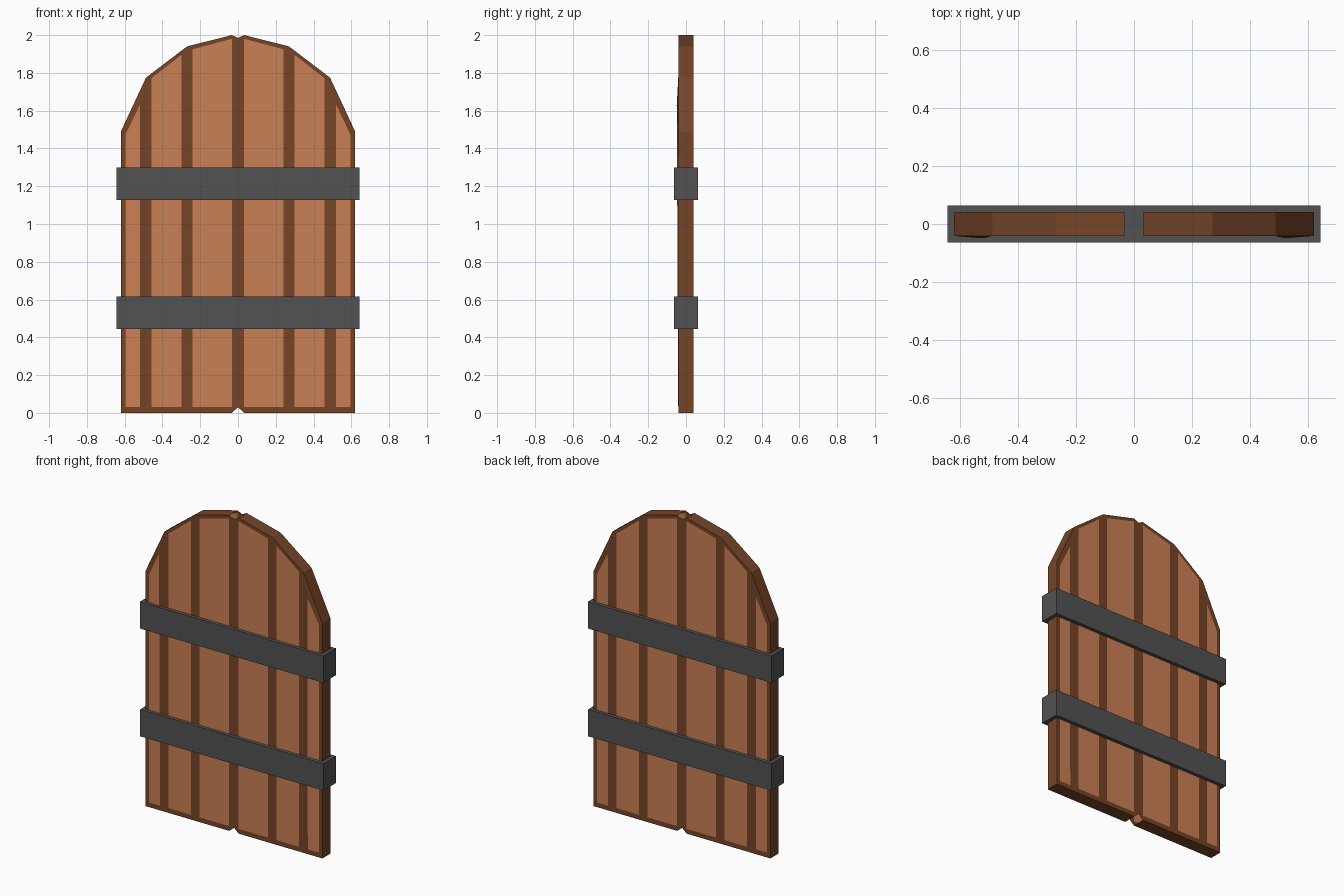
import bpy, bmesh

if "Cube" in bpy.data.objects:
    bpy.data.objects.remove(bpy.data.objects["Cube"])


def material(name, rgb):
    m = bpy.data.materials.new(name)
    m.diffuse_color = (*rgb, 1)
    m.use_nodes = True
    m.node_tree.nodes["Principled BSDF"].inputs["Base Color"].default_value = m.diffuse_color
    return m


light = material("plank_wood", (0.60, 0.215, 0.09))
dark = material("dark_wood", (0.18, 0.058, 0.02))
iron = material("iron", (0.085, 0.085, 0.085))
D = 0.041  # half thickness of the door

# Right half planks as (outline, inset panel) in x, z; paired point by point
planks = [
    ([(0, .03), (.033, 0), (.27, 0), (.27, 1.94), (.033, 2), (0, 1.985)],
     [(.033, .03), (.033, .03), (.24, .03), (.24, 1.925), (.033, 1.98), (.033, 1.98)]),
    ([(.27, 0), (.487, 0), (.487, 1.775), (.27, 1.94)],
     [(.30, .03), (.457, .03), (.457, 1.773), (.30, 1.895)]),
    ([(.487, 0), (.62, 0), (.62, 1.49), (.487, 1.775)],
     [(.518, .03), (.595, .03), (.595, 1.475), (.52, 1.63)]),
]
rim = [(.033, 0), (.27, 0), (.487, 0), (.62, 0), (.62, 1.49),
       (.487, 1.775), (.27, 1.94), (.033, 2)]

bm = bmesh.new()
cache = {}


def vert(p, y):
    key = (p, y)
    if key not in cache:
        cache[key] = bm.verts.new((p[0], y, p[1]))
    return cache[key]


def face(points, mat):
    verts = list(dict.fromkeys(vert(p, y) for p, y in points))
    if len(verts) > 2:
        bm.faces.new(verts).material_index = mat


# Front and back: light panels with dark borders
for y in (-D, D):
    for outer, inner in planks:
        face([(p, y) for p in inner], 0)
        n = len(outer)
        for i in range(n):
            j = (i + 1) % n
            face([(outer[i], y), (outer[j], y), (inner[j], y), (inner[i], y)], 1)

# Edge walls, left open at the centre notch
for a, b in zip(rim, rim[1:]):
    face([(a, -D), (b, -D), (b, D), (a, D)], 1)

# Slightly warped corner of the outer front panel
vert((.52, 1.63), -D).co.y = -0.049
bmesh.ops.recalc_face_normals(bm, faces=bm.faces)

mesh = bpy.data.meshes.new("door_planks")
bm.to_mesh(mesh)
bm.free()
mesh.materials.append(light)
mesh.materials.append(dark)
door = bpy.data.objects.new("door_planks", mesh)
bpy.context.collection.objects.link(door)
mirror = door.modifiers.new("mirror", 'MIRROR')
mirror.use_clip = True

# Iron bands wrapped around the planks
for name, z in (("lower_band", 0.53), ("upper_band", 1.213)):
    bpy.ops.mesh.primitive_cube_add(size=1, location=(0, 0, z))
    band = bpy.context.object
    band.name = name
    band.scale = (1.286, 0.127, 0.17)
    band.data.materials.append(iron)
